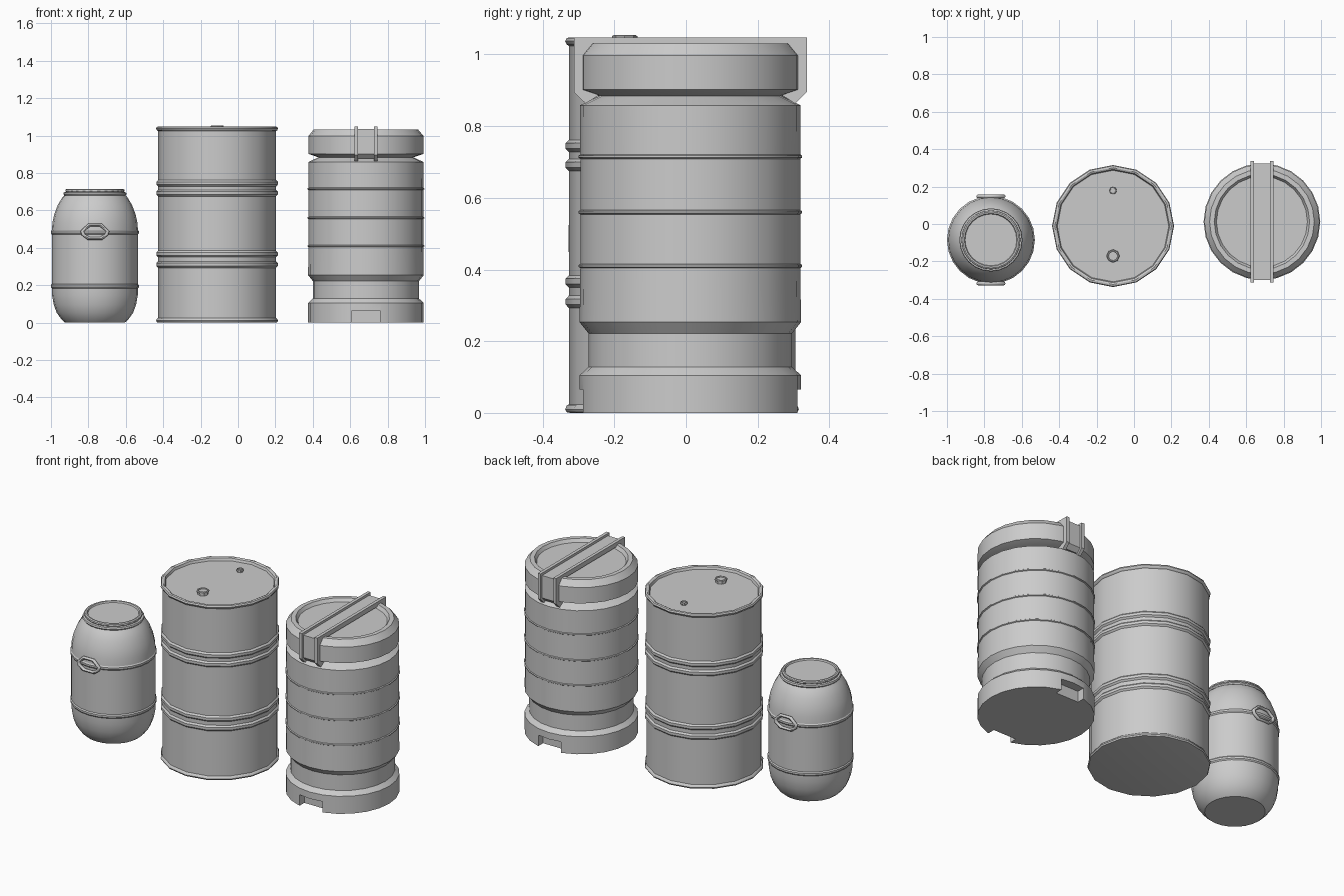
import bpy, bmesh, math
from mathutils import Vector

if "Cube" in bpy.data.objects:
    bpy.data.objects.remove(bpy.data.objects["Cube"])


def finish(name, bm, loc, smooth=True, angle=30):
    bmesh.ops.recalc_face_normals(bm, faces=bm.faces)
    mesh = bpy.data.meshes.new(name)
    bm.to_mesh(mesh)
    bm.free()
    ob = bpy.data.objects.new(name, mesh)
    ob.location = loc
    bpy.context.collection.objects.link(ob)
    if smooth:
        bpy.ops.object.select_all(action='DESELECT')
        ob.select_set(True)
        bpy.context.view_layer.objects.active = ob
        bpy.ops.object.shade_smooth_by_angle(angle=math.radians(angle))
    return ob


def lathe(name, profile, sides, loc, angle=30):
    """Closed turned solid from (radius, z) points, capped at both ends."""
    bm = bmesh.new()
    rings = []
    for r, z in profile:
        rings.append([bm.verts.new((r * math.cos(2 * math.pi * i / sides),
                                    r * math.sin(2 * math.pi * i / sides), z))
                      for i in range(sides)])
    for a, b in zip(rings, rings[1:]):
        for i in range(sides):
            j = (i + 1) % sides
            bm.faces.new((a[i], a[j], b[j], b[i]))
    bm.faces.new(rings[0])
    bm.faces.new(rings[-1])
    return finish(name, bm, loc, True, angle)


def prism(name, outline, x0, x1, loc):
    """Extrude a (y, z) outline along x."""
    bm = bmesh.new()
    face = bm.faces.new([bm.verts.new((x0, y, z)) for y, z in outline])
    ext = bmesh.ops.extrude_face_region(bm, geom=[face])
    verts = [v for v in ext['geom'] if isinstance(v, bmesh.types.BMVert)]
    bmesh.ops.translate(bm, verts=verts, vec=(x1 - x0, 0, 0))
    return finish(name, bm, loc, False)


def rib(r, z, out, half):
    return [(r, z - half), (r + out, z - half * 0.45),
            (r + out, z + half * 0.45), (r, z + half)]


# --- Small round-shouldered keg ---
keg = (-0.765, -0.085, 0)
lathe("keg_body",
      [(0.16, 0), (0.178, 0.016), (0.204, 0.052), (0.22, 0.095), (0.229, 0.145)]
      + rib(0.23, 0.195, 0.005, 0.012) + rib(0.23, 0.483, 0.005, 0.012)
      + [(0.227, 0.535), (0.217, 0.58), (0.198, 0.63), (0.175, 0.668),
         (0.16, 0.683), (0.155, 0.69)], 24, keg)
lathe("keg_lid",
      [(0.15, 0.677), (0.164, 0.68), (0.169, 0.687), (0.166, 0.696), (0.155, 0.698),
       (0.158, 0.704), (0.157, 0.711), (0.15, 0.715), (0.142, 0.714),
       (0.138, 0.706)], 24, keg)

# Keg carrying loops, front and back
loop = [(-0.068, 0.489), (-0.03, 0.522), (0.03, 0.522), (0.068, 0.489),
        (0.062, 0.47), (0.033, 0.45), (-0.033, 0.45), (-0.062, 0.47)]
for side, label in ((-1, "front"), (1, "back")):
    bm = bmesh.new()
    rings = []
    mid = Vector((0, 0, 0.486))
    for x, z in loop:
        p = Vector((x, side * 0.233, z))
        out = (p - mid)
        out.y = 0
        out.normalize()
        rings.append([bm.verts.new(p + 0.010 * (math.cos(t) * out
                      + math.sin(t) * Vector((0, 1, 0))))
                      for t in (2 * math.pi * k / 8 for k in range(8))])
    for i, a in enumerate(rings):
        b = rings[(i + 1) % len(rings)]
        for k in range(8):
            bm.faces.new((a[k], a[(k + 1) % 8], b[(k + 1) % 8], b[k]))
    finish("keg_handle_" + label, bm, keg, True, 50)

# --- Sixteen-sided drum with ribs and rolled rims ---
drum = (-0.112, -0.011, 0)
drum_profile = [(0.312, 0), (0.322, 0.002), (0.326, 0.01), (0.322, 0.02), (0.316, 0.024)]
for z in (0.31, 0.367, 0.692, 0.745):
    drum_profile += rib(0.316, z, 0.009, 0.017)
drum_profile += [(0.316, 1.024), (0.322, 1.028), (0.326, 1.037), (0.322, 1.046),
                 (0.312, 1.048), (0.303, 1.044), (0.298, 1.03)]
lathe("drum_body", drum_profile, 16, drum, 35)
for name, y, r, top in (("drum_large_bung", -0.16, 0.035, 1.054),
                        ("drum_small_bung", 0.19, 0.02, 1.046)):
    lathe(name, [(r * 0.85, 1.028), (r * 0.85, top - 0.012), (r, top - 0.01),
                 (r, top - 0.003), (r * 0.9, top), (r * 0.75, top),
                 (r * 0.7, top - 0.006)], 8, (drum[0], drum[1] + y, 0))

# --- Clamped-lid canister ---
can = (0.684, 0.012, 0)
can_profile = [(0.309, 0), (0.309, 0.105), (0.284, 0.128), (0.284, 0.222), (0.309, 0.253)]
for z in (0.41, 0.56, 0.715):
    can_profile += rib(0.307, z, 0.005, 0.006)
can_profile += [(0.308, 0.858), (0.252, 0.885), (0.25, 0.91)]
body = lathe("canister_body", can_profile, 24, can, 25)

# Lifting notches cut in the foot, front and back
for side in (-1, 1):
    bm = bmesh.new()
    bmesh.ops.create_cube(bm, size=1)
    bmesh.ops.scale(bm, vec=(0.15, 0.12, 0.13), verts=bm.verts)
    cutter = finish("notch_cutter", bm, (can[0], can[1] + side * 0.315, 0), False)
    cutter.hide_render = True
    mod = body.modifiers.new("notch", 'BOOLEAN')
    mod.operation = 'DIFFERENCE'
    mod.object = cutter
    bpy.ops.object.select_all(action='DESELECT')
    body.select_set(True)
    bpy.context.view_layer.objects.active = body
    bpy.ops.object.modifier_apply(modifier=mod.name)
    bpy.data.objects.remove(cutter)

lathe("canister_lid",
      [(0.25, 0.882), (0.308, 0.902), (0.308, 0.997), (0.28, 1.031),
       (0.255, 1.031), (0.243, 1.012)], 24, can, 25)

# Clamp bar: a channel of two flanges and a recessed web, hooked under the lid
flange = [(0.325, 1.048), (0.325, 0.895), (0.292, 0.863), (0.255, 0.887),
          (0.3, 0.903), (0.3, 0.995), (0.27, 1.02)]
web = [(0.312, 1.034), (0.312, 0.9), (0.288, 0.876), (0.26, 0.889),
       (0.3, 0.905), (0.3, 0.995), (0.27, 1.02)]


def both_ends(half):
    return half + [(-y, z) for y, z in reversed(half)]


prism("clamp_web", both_ends(web), -0.045, 0.045, can)
for side, label in ((-1, "left"), (1, "right")):
    prism("clamp_flange_" + label, both_ends(flange), side * 0.042, side * 0.061, can)
